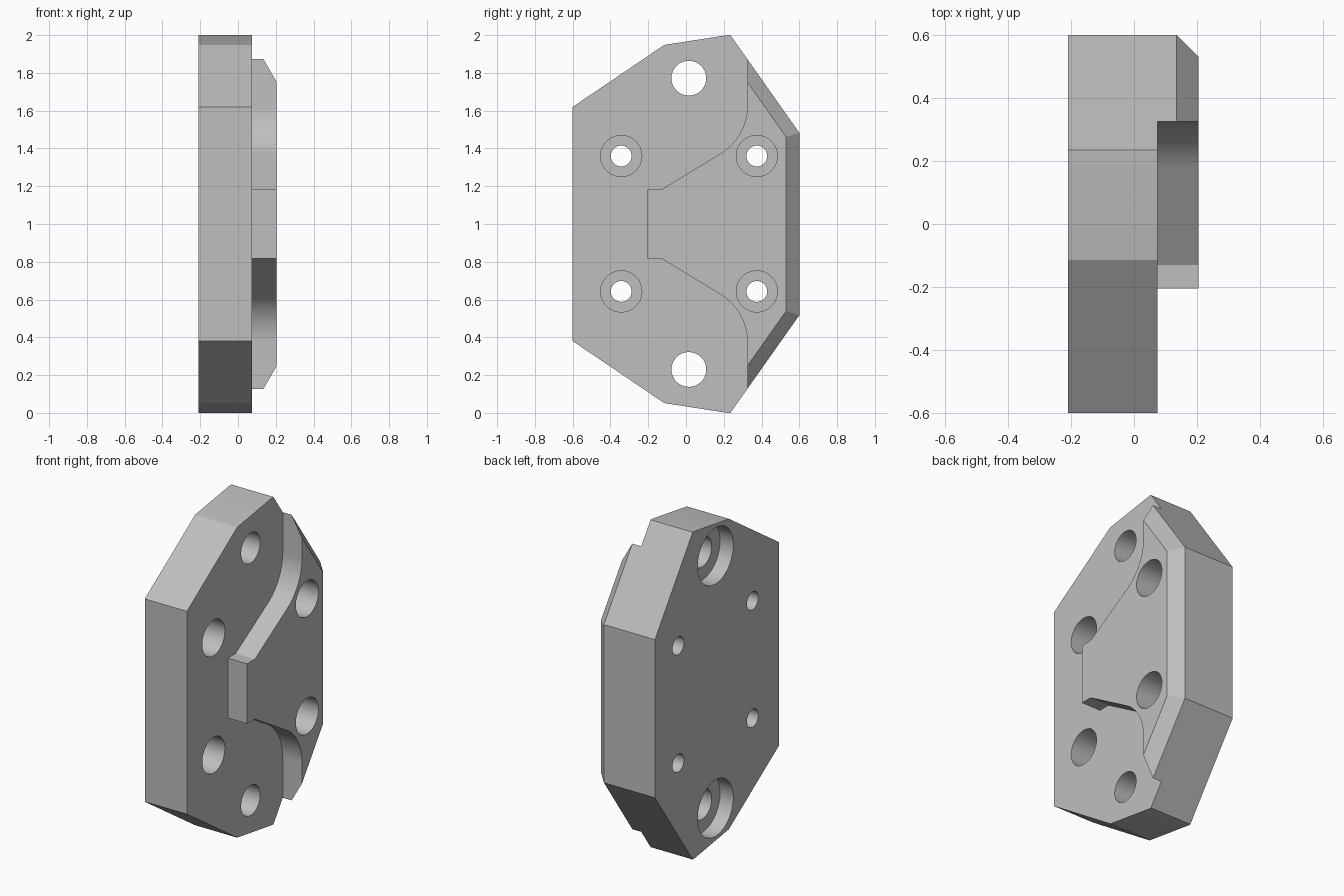
import bpy, bmesh, math
from mathutils import Vector, Matrix

cube = bpy.data.objects.get("Cube")
if cube:
    bpy.data.objects.remove(cube, do_unlink=True)

BACK, STEP, FACE = -0.21, 0.075, 0.205   # x levels of the plate
MID = 1.0                                # height of the mirror plane

grey = bpy.data.materials.new("plain grey")
grey.use_nodes = True
grey.diffuse_color = (0.52, 0.52, 0.52, 1)
grey.node_tree.nodes["Principled BSDF"].inputs["Base Color"].default_value = grey.diffuse_color


def mirrored(points):
    """Lower half of a profile plus its reflection about the mid height."""
    return points + [(y, 2 * MID - z) for y, z in reversed(points)]


def add_object(name, bm):
    bmesh.ops.recalc_face_normals(bm, faces=bm.faces)
    mesh = bpy.data.meshes.new(name)
    bm.to_mesh(mesh)
    bm.free()
    obj = bpy.data.objects.new(name, mesh)
    bpy.context.collection.objects.link(obj)
    mesh.materials.append(grey)
    return obj


def prism(profile, x0, x1):
    """Extrude a (y, z) profile along x."""
    bm = bmesh.new()
    face = bm.faces.new([bm.verts.new((x0, y, z)) for y, z in profile])
    out = bmesh.ops.extrude_face_region(bm, geom=[face])
    verts = [g for g in out["geom"] if isinstance(g, bmesh.types.BMVert)]
    bmesh.ops.translate(bm, verts=verts, vec=(x1 - x0, 0, 0))
    return bm


def drills(name, centres, radius, x0, x1):
    """Cylinders along x, all in one cutter."""
    bm = bmesh.new()
    for y, z in centres:
        place = Matrix.Translation(((x0 + x1) / 2, y, z)) @ Matrix.Rotation(math.pi / 2, 4, 'Y')
        bmesh.ops.create_cone(bm, cap_ends=True, segments=64, radius1=radius,
                              radius2=radius, depth=x1 - x0, matrix=place)
    return add_object(name, bm)


def cut(obj, cutter):
    cutter.hide_render = True
    mod = obj.modifiers.new("cut", 'BOOLEAN')
    mod.operation, mod.solver, mod.object = 'DIFFERENCE', 'EXACT', cutter
    bpy.context.view_layer.objects.active = obj
    bpy.ops.object.modifier_apply(modifier=mod.name)
    bpy.data.objects.remove(cutter, do_unlink=True)


# Plate body at full thickness
outline = mirrored([(-0.6, 0.38), (-0.115, 0.052), (0.22, 0), (0.235, 0), (0.6, 0.517)])
bm = prism(outline, BACK, FACE)

# Chamfer along the three rear edges of the raised face
slope = Vector((0, 0.517, -0.365)).normalized()
for normal, z in ((slope, 0.517), (Vector((0, 1, 0)), MID),
                  (Vector((0, slope.y, -slope.z)), 2 * MID - 0.517)):
    bmesh.ops.bisect_plane(bm, geom=bm.verts[:] + bm.edges[:] + bm.faces[:],
                           plane_co=(FACE - 0.07, 0.6, z),
                           plane_no=normal + Vector((1, 0, 0)), clear_outer=True)
    bmesh.ops.holes_fill(bm, edges=[e for e in bm.edges if e.is_boundary])
plate = add_object("mounting_plate", bm)

# Lowered front area, leaving the raised tongue with its rounded flanks
arc = [(0.025 + 0.3 * math.cos(a), 0.372 + 0.3 * math.sin(a))
       for a in (math.radians(59.5 * i / 16) for i in range(17))]
tongue = mirrored([(-0.9, -0.3), (0.325, -0.3)] + arc + [(-0.13, 0.817), (-0.205, 0.817)])
cut(plate, add_object("recess_cutter", prism(tongue, STEP, 0.5)))

# Four screw holes counterbored from the face, two pin holes counterbored from the back
screws = [(y, z) for y in (-0.343, 0.375) for z in (0.643, 1.36)]
pins = [(0.015, 0.23), (0.015, 1.772)]
cut(plate, drills("screw_holes", screws, 0.055, -0.5, 0.5))
cut(plate, drills("screw_counterbores", screws, 0.109, -0.12, 0.5))
cut(plate, drills("pin_holes", pins, 0.092, -0.5, 0.5))
cut(plate, drills("pin_counterbores", pins, 0.172, -0.5, BACK + 0.09))

# Smooth bores and flanks, sharp edges elsewhere
bpy.ops.object.select_all(action='DESELECT')
plate.select_set(True)
bpy.context.view_layer.objects.active = plate
bpy.ops.object.shade_smooth_by_angle(angle=math.radians(20))
